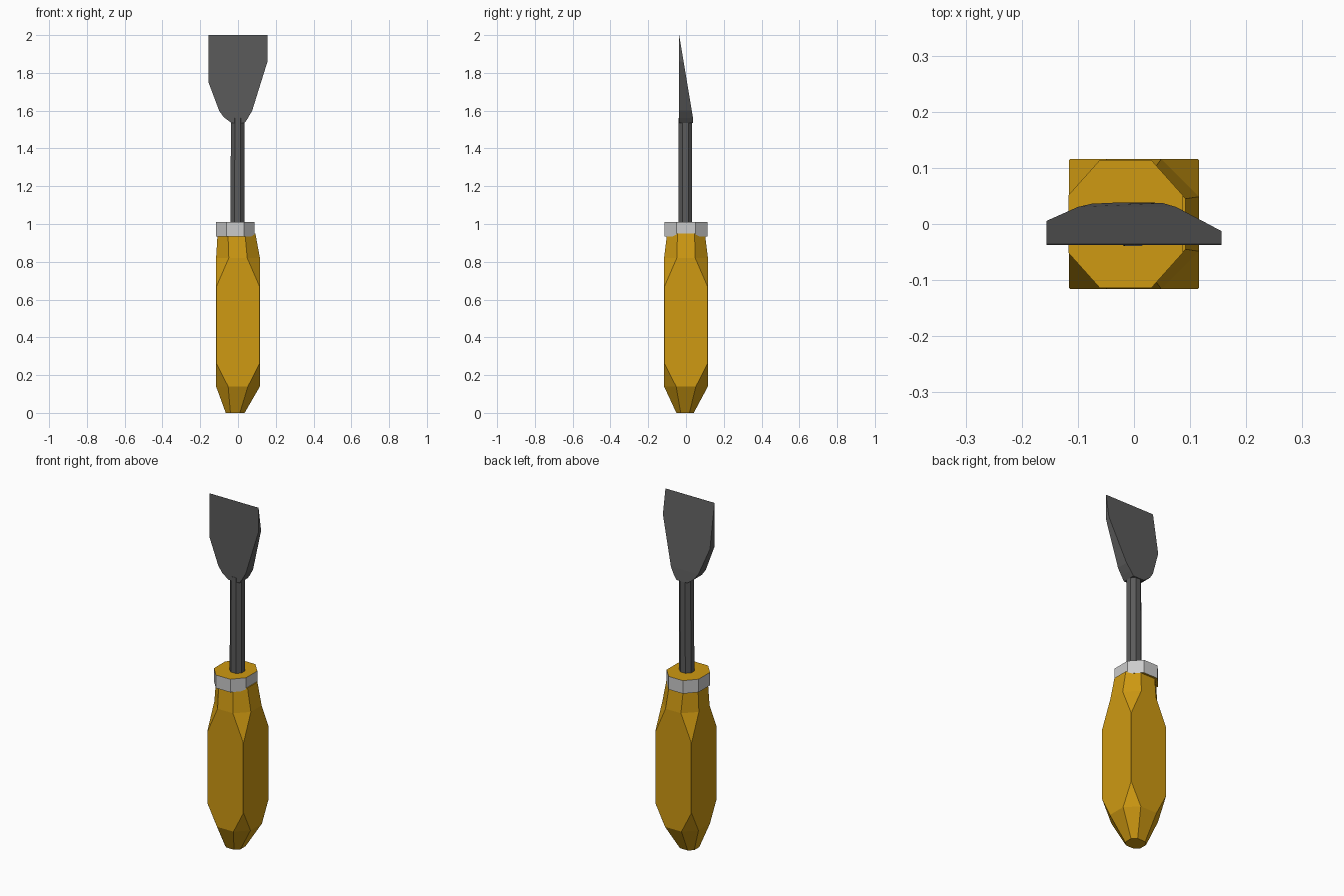
import bpy, bmesh

if "Cube" in bpy.data.objects:
    bpy.data.objects.remove(bpy.data.objects["Cube"])


def material(name, rgb):
    m = bpy.data.materials.new(name)
    m.diffuse_color = (*rgb, 1)
    m.use_nodes = True
    m.node_tree.nodes["Principled BSDF"].inputs["Base Color"].default_value = m.diffuse_color
    return m


YELLOW = material("yellow_wood", (0.62, 0.32, 0.006))
STEEL = material("dark_steel", (0.105, 0.105, 0.105))
SILVER = material("light_metal", (0.6, 0.6, 0.6))


def finish(name, bm, mats):
    bmesh.ops.remove_doubles(bm, verts=bm.verts, dist=1e-4)
    bmesh.ops.recalc_face_normals(bm, faces=bm.faces)
    me = bpy.data.meshes.new(name)
    bm.to_mesh(me)
    bm.free()
    for m in mats:
        me.materials.append(m)
    ob = bpy.data.objects.new(name, me)
    bpy.context.collection.objects.link(ob)
    return ob


def ring(bm, z, cx, cy, ax, ay, f):
    """Square with cut corners; f is the uncut fraction of each side."""
    pts = [(f, -1), (1, -f), (1, f), (f, 1), (-f, 1), (-1, f), (-1, -f), (-f, -1)]
    return [bm.verts.new((cx + ax * x, cy + ay * y, z)) for x, y in pts]


def loft(name, rings, mats):
    bm = bmesh.new()
    loops = [ring(bm, *r) for r in rings]
    for a, b in zip(loops, loops[1:]):
        for i in range(8):
            j = (i + 1) % 8
            bm.faces.new((a[i], a[j], b[j], b[i]))
    bm.faces.new(loops[0][::-1])
    bm.faces.new(loops[-1])
    return finish(name, bm, mats)


# Square handle with corners whittled away at both ends
loft("handle", [
    (0.00, -0.015, -0.005, 0.050, 0.046, 0.50),
    (0.14, 0, 0, 0.116, 0.116, 0.45),
    (0.26, 0, 0, 0.116, 0.116, 0.98),
    (0.67, 0, 0, 0.116, 0.116, 0.98),
    (0.82, 0, 0, 0.116, 0.116, 0.42),
    (0.95, -0.008, 0, 0.100, 0.100, 0.45)], [YELLOW])

# Metal collar: silver sides, yellow top
collar = loft("collar", [
    (0.935, -0.015, 0, 0.102, 0.114, 0.45),
    (1.01, -0.015, 0, 0.102, 0.114, 0.45)], [SILVER, YELLOW])
for p in collar.data.polygons:
    p.material_index = 1 if abs(p.normal.z) > 0.9 else 0

# Shaft
loft("shaft", [
    (0.98, -0.003, -0.003, 0.038, 0.036, 0.42),
    (1.56, -0.001, -0.003, 0.036, 0.036, 0.42)], [STEEL])

# Wedge blade: flat front, back slopes to a sharp top edge
outline = [(-0.156, 2.0), (-0.156, 1.75), (-0.1, 1.6), (-0.075, 1.565), (-0.035, 1.535),
           (0.035, 1.535), (0.052, 1.56), (0.075, 1.6), (0.156, 1.86), (0.156, 2.0)]
bm = bmesh.new()
front = [bm.verts.new((x, -0.037, z)) for x, z in outline]
back = [bm.verts.new((x, min(0.038, -0.036 + 0.166 * (2 - z)), z)) for x, z in outline]
bm.faces.new(front)
# back faces: flat root below, slope above
bm.faces.new(back[2:8][::-1])
bm.faces.new([back[i] for i in (0, 9, 8, 7, 2, 1)])
for i in range(10):
    j = (i + 1) % 10
    bm.faces.new((front[i], front[j], back[j], back[i]))
finish("blade", bm, [STEEL])
